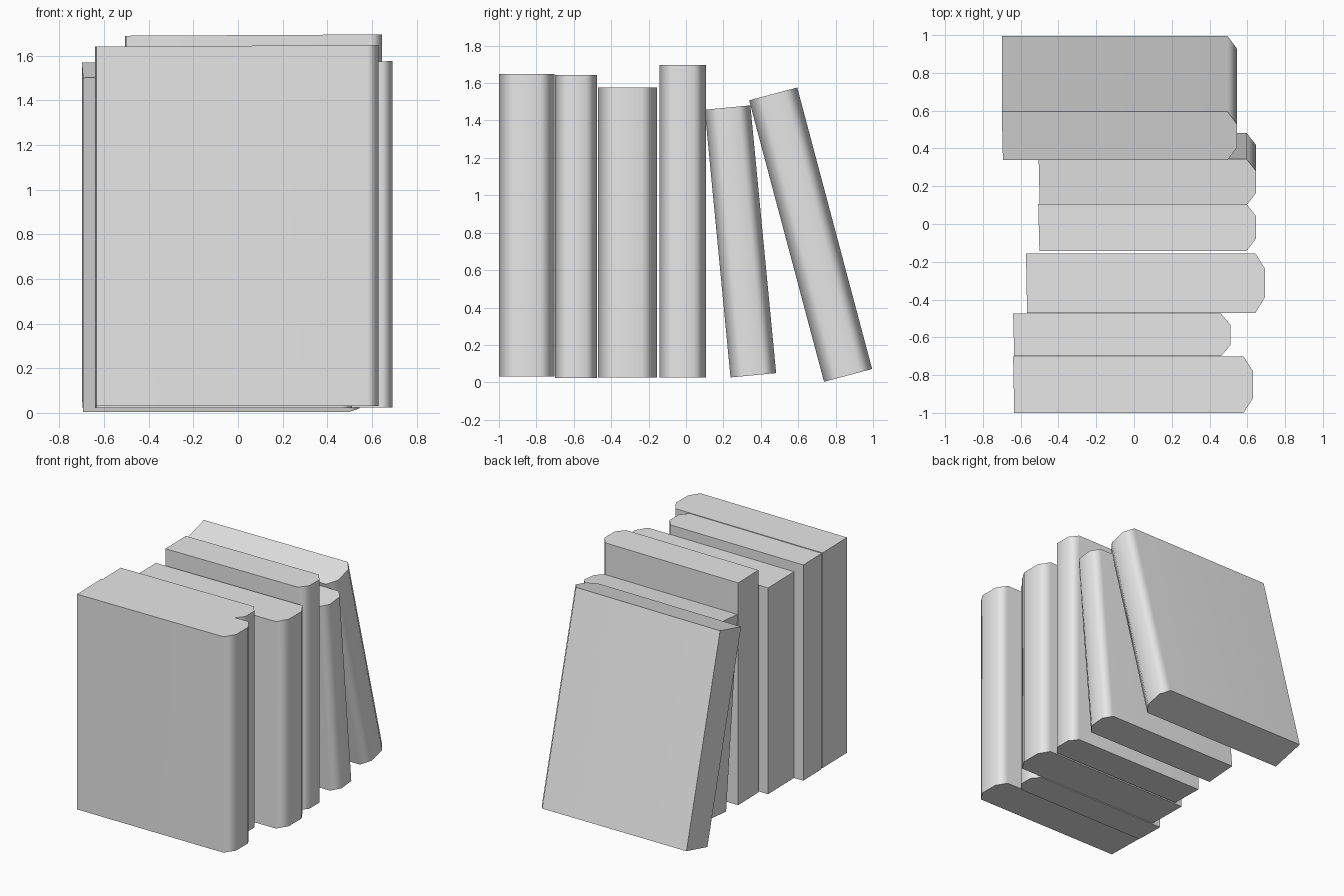
import bpy
import bmesh
from math import radians

cube = bpy.data.objects.get("Cube")
if cube:
    bpy.data.objects.remove(cube, do_unlink=True)

grey = bpy.data.materials.new("plain grey")
grey.use_nodes = True
grey.diffuse_color = (0.8, 0.8, 0.8, 1)
grey.node_tree.nodes["Principled BSDF"].inputs["Base Color"].default_value = (0.8, 0.8, 0.8, 1)


def book(name, x0, x1, y, z, thick, height, lean=0.0):
    """Extrude a chamfered-spine outline upward; pivot at the front lower edge."""
    bevel, side, skew, rise = 0.05, thick * 0.26, 0.006, 0.006
    outline = [(x0 + skew, 0), (x1 - bevel, 0), (x1, side),
               (x1, thick - side), (x1 - bevel, thick), (x0, thick)]
    bm = bmesh.new()
    base = bm.faces.new([bm.verts.new((px, py, 0)) for px, py in outline])
    top = bmesh.ops.extrude_face_region(bm, geom=[base])["geom"]
    for v in top:
        if isinstance(v, bmesh.types.BMVert):
            # top climbs very slightly toward the spine
            v.co.z = height + rise * (v.co.x - x0) / (x1 - x0)
    bmesh.ops.recalc_face_normals(bm, faces=bm.faces)
    mesh = bpy.data.meshes.new(name)
    bm.to_mesh(mesh)
    bm.free()
    mesh.materials.append(grey)
    obj = bpy.data.objects.new(name, mesh)
    bpy.context.collection.objects.link(obj)
    obj.location = (0, y, z)
    obj.rotation_euler.x = radians(lean)

    # rounded-looking spine, flat covers
    bpy.ops.object.select_all(action='DESELECT')
    obj.select_set(True)
    bpy.context.view_layer.objects.active = obj
    bpy.ops.object.shade_smooth_by_angle(angle=radians(65))
    weighted = obj.modifiers.new("flat covers", 'WEIGHTED_NORMAL')
    weighted.keep_sharp = True
    return obj


# Upright books, front to back
book("front_book", -0.64, 0.63, -1.0, 0.03, 0.298, 1.612)
book("second_book", -0.64, 0.51, -0.70, 0.022, 0.225, 1.616)
book("thick_short_book", -0.572, 0.693, -0.47, 0.025, 0.315, 1.545)
book("tall_book", -0.507, 0.646, -0.142, 0.025, 0.248, 1.665)

# Leaning books
book("leaning_book", -0.505, 0.646, 0.238, 0.026, 0.245, 1.432, 5.5)
book("back_leaning_book", -0.70, 0.545, 0.738, 0.003, 0.266, 1.551, 14.9)
